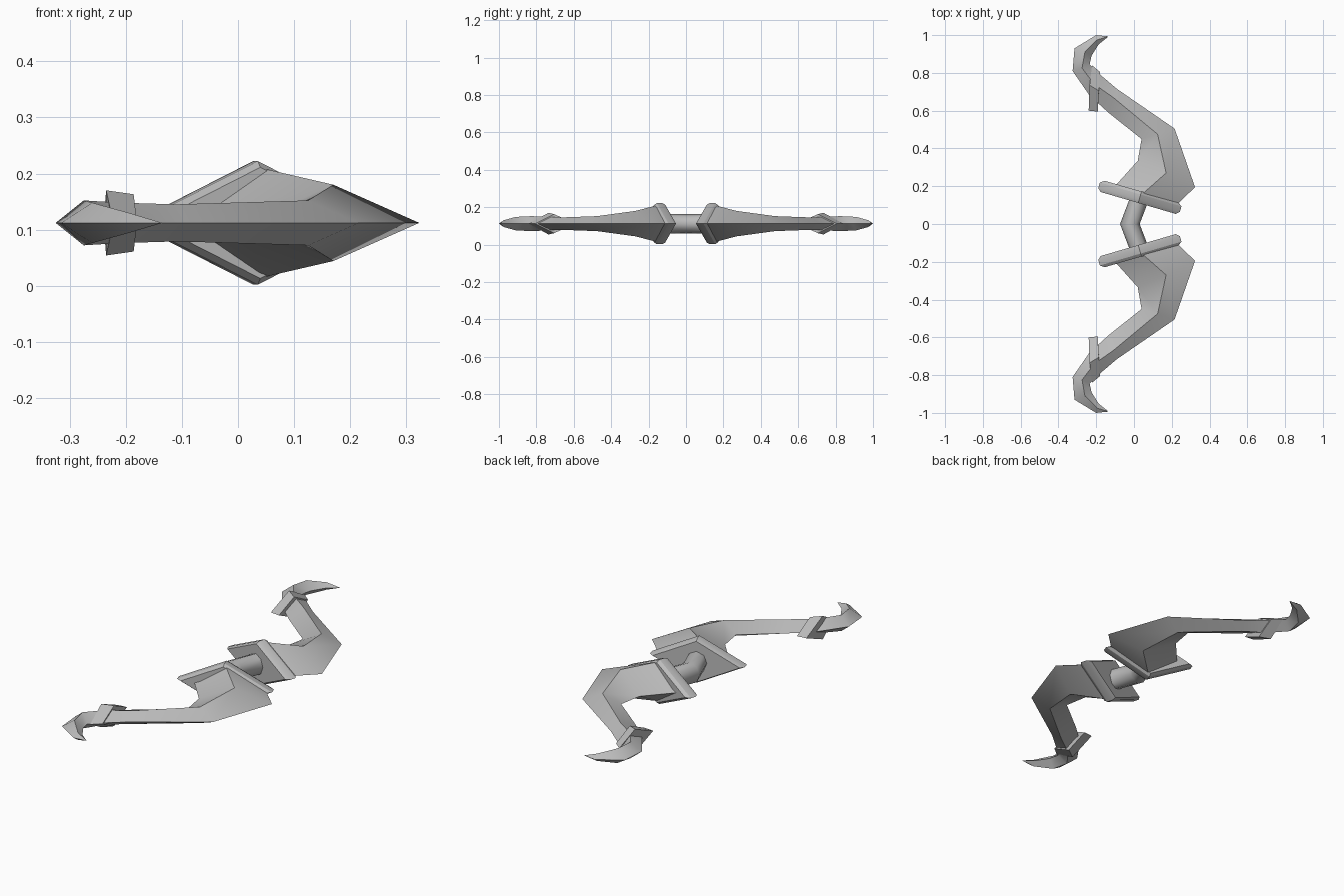
import bpy, bmesh, math
from mathutils import Vector

cube = bpy.data.objects.get("Cube")
if cube:
    bpy.data.objects.remove(cube)

MID = 0.112  # height of the symmetry plane

grey = bpy.data.materials.new("plain grey")
grey.use_nodes = True
COLOR = (0.5, 0.5, 0.5, 1)
grey.diffuse_color = COLOR
grey.node_tree.nodes["Principled BSDF"].inputs["Base Color"].default_value = COLOR


def loft(name, rings, angle=35, caps=(True, True)):
    """Skin a list of closed rings and mirror the result front to back."""
    bm = bmesh.new()
    loops = [[bm.verts.new(p) for p in ring] for ring in rings]
    n = len(loops[0])
    for a, b in zip(loops, loops[1:]):
        for i in range(n):
            j = (i + 1) % n
            bm.faces.new((a[i], a[j], b[j], b[i]))
    if caps[0]:
        bm.faces.new(loops[0][::-1])
    if caps[1]:
        bm.faces.new(loops[-1])
    bmesh.ops.remove_doubles(bm, verts=bm.verts, dist=0.0005)
    bmesh.ops.recalc_face_normals(bm, faces=bm.faces)
    mesh = bpy.data.meshes.new(name)
    bm.to_mesh(mesh)
    bm.free()
    mesh.materials.append(grey)
    obj = bpy.data.objects.new(name, mesh)
    bpy.context.collection.objects.link(obj)
    bpy.ops.object.select_all(action="DESELECT")
    obj.select_set(True)
    bpy.context.view_layer.objects.active = obj
    bpy.ops.object.shade_smooth_by_angle(angle=math.radians(angle))
    mirror = obj.modifiers.new("front_back", "MIRROR")
    mirror.use_axis = (False, True, False)
    return obj


def diamond(inner, ridge, outer, h):
    """Four-sided section: inner edge, top ridge, outer edge, bottom ridge."""
    return [(*inner, MID), (*ridge, MID + h), (*outer, MID), (*ridge, MID - h)]


# Limbs, from the guard plate to the hooked tip
limb = [
    diamond((-0.11, 0.19), (0.04, 0.155), (0.23, 0.105), 0.098),
    diamond((0.02, 0.335), (0.17, 0.27), (0.323, 0.195), 0.068),
    diamond((0.04, 0.45), (0.125, 0.475), (0.215, 0.505), 0.04),
    diamond((-0.13, 0.585), (-0.11, 0.67), (-0.09, 0.715), 0.033),
    diamond((-0.235, 0.68), (-0.21, 0.74), (-0.19, 0.80), 0.036),
    diamond((-0.325, 0.81), (-0.275, 0.825), (-0.235, 0.845), 0.04),
    diamond((-0.315, 0.93), (-0.26, 0.91), (-0.225, 0.89), 0.036),
    diamond((-0.20, 1.0), (-0.195, 0.975), (-0.188, 0.95), 0.018),
    diamond((-0.135, 0.993), (-0.135, 0.993), (-0.135, 0.993), 0),
]
loft("limbs", limb, 40)

# Diamond guard plates with a chamfered rim
along = Vector((0.96, -0.28, 0))
normal = Vector((0.28, 0.96, 0))
up = Vector((0, 0, 1))
centre = Vector((0.032, 0.145, MID))


def plate_ring(scale, depth):
    c = centre + normal * depth
    return [c - along * 0.225 * scale, c + up * 0.11 * scale,
            c + along * 0.225 * scale, c - up * 0.11 * scale]


loft("guard_plates", [plate_ring(0.92, -0.035), plate_ring(1, -0.018),
                      plate_ring(1, 0.012), plate_ring(0.9, 0.028)], 25)

# Diamond bands around the limb tips
loft("tip_bands", [
    diamond((-0.24, 0.60), (-0.235, 0.735), (-0.222, 0.84), 0.058),
    diamond((-0.192, 0.595), (-0.186, 0.705), (-0.18, 0.805), 0.051),
], 25)


# Bent grip between the plates
def grip_ring(x, y, radius):
    return [(x + radius * math.cos(a), y, MID + 0.052 * math.sin(a))
            for a in (math.tau * i / 8 for i in range(8))]


loft("grip", [grip_ring(-0.022, 0, 0.052), grip_ring(0.035, 0.15, 0.052)],
     50, (False, True))
